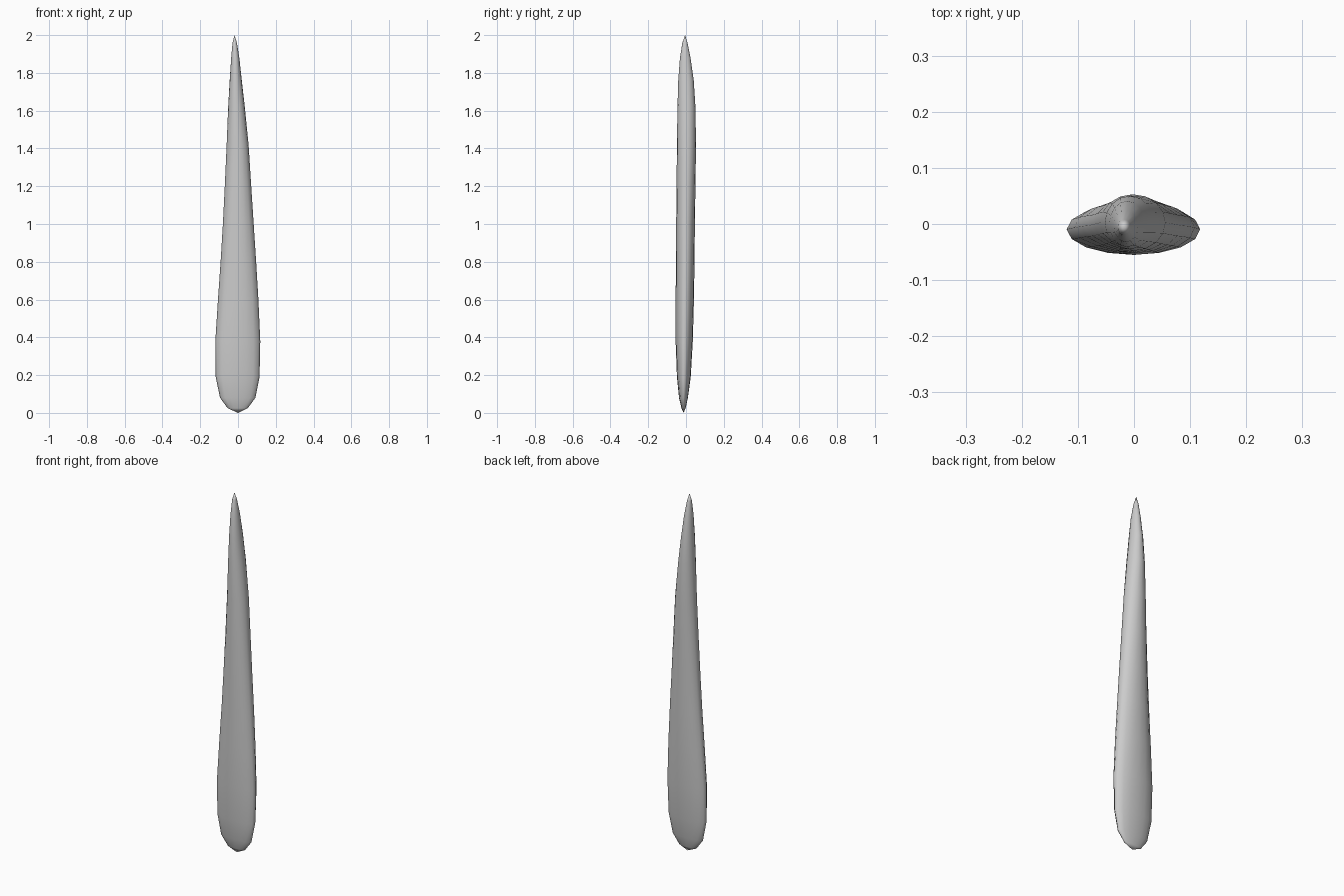
import bpy
import bmesh
from math import cos, sin, tau

cube = bpy.data.objects.get("Cube")
if cube:
    bpy.data.objects.remove(cube, do_unlink=True)

SIDES = 16

# Sections from the base up: height, left edge, right edge, front, back
SECTIONS = [
    (.025, -.055, .052, -.024, -.002),
    (.08, -.095, .092, -.037, .01),
    (.19, -.118, .114, -.048, .025),
    (.38, -.12, .118, -.055, .036),
    (.6, -.106, .108, -.055, .042),
    (.8, -.092, .096, -.053, .045),
    (1, -.08, .083, -.052, .047),
    (1.2, -.07, .07, -.05, .05),
    (1.42, -.06, .056, -.048, .053),
    (1.62, -.052, .036, -.045, .05),
    (1.76, -.044, .02, -.041, .041),
    (1.88, -.036, .007, -.032, .024),
    (1.96, -.029, -.006, -.019, .008),
]


def make_material(name, colour):
    mat = bpy.data.materials.new(name)
    mat.use_nodes = True
    mat.diffuse_color = colour
    mat.node_tree.nodes["Principled BSDF"].inputs["Base Color"].default_value = colour
    return mat


def add_ring(bm, z, left, right, front, back):
    """Add one oval cross-section and return its vertices."""
    cx, cy = (left + right) / 2, (front + back) / 2
    rx, ry = (right - left) / 2, (back - front) / 2
    angles = [tau * i / SIDES for i in range(SIDES)]
    return [bm.verts.new((cx + rx * cos(a), cy + ry * sin(a), z)) for a in angles]


def cap(bm, ring, point):
    """Close a ring with a fan of triangles around a pole."""
    pole = bm.verts.new(point)
    for i, vert in enumerate(ring):
        bm.faces.new((vert, ring[(i + 1) % SIDES], pole))


# Tapered body, lofted through the oval sections
bm = bmesh.new()
rings = [add_ring(bm, *section) for section in SECTIONS]
for low, high in zip(rings, rings[1:]):
    for i in range(SIDES):
        j = (i + 1) % SIDES
        bm.faces.new((low[i], low[j], high[j], high[i]))

# Blunt base and pointed tip
cap(bm, rings[0], (0, -.013, 0))
cap(bm, rings[-1], (-.018, -.005, 2))
bmesh.ops.recalc_face_normals(bm, faces=bm.faces)
for face in bm.faces:
    face.smooth = True

mesh = bpy.data.meshes.new("tapered_body")
bm.to_mesh(mesh)
bm.free()
mesh.materials.append(make_material("light grey", (.6, .6, .6, 1)))
body = bpy.data.objects.new("tapered_body", mesh)
bpy.context.collection.objects.link(body)
